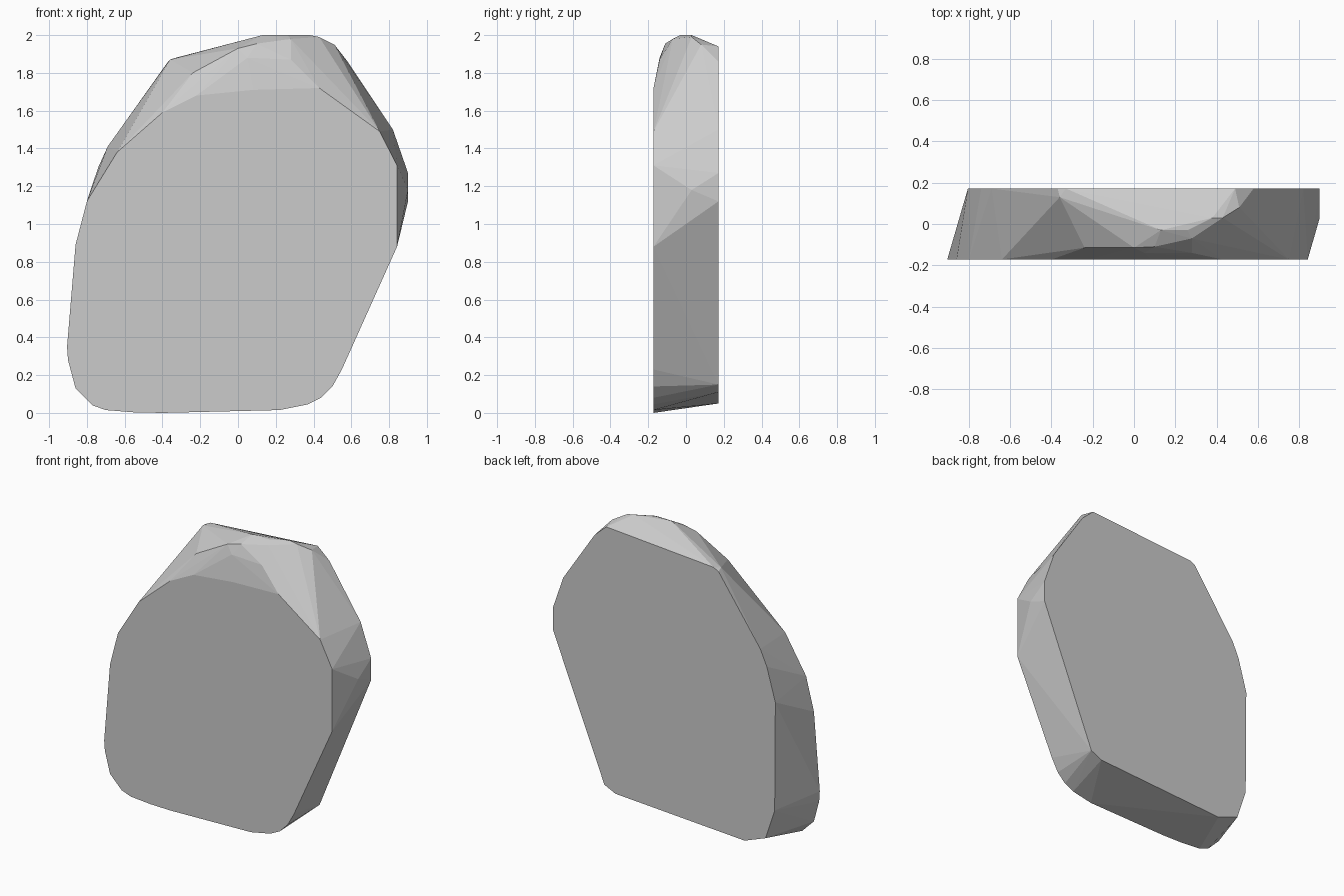
import bpy, bmesh, math

HALF = 0.172  # half thickness of the slab

# Flat front face outline (x, z)
front = [(-0.40, 1.59), (-0.64, 1.38), (-0.80, 1.12), (-0.86, 0.89), (-0.905, 0.35),
         (-0.90, 0.28), (-0.86, 0.13), (-0.77, 0.04), (-0.70, 0.015), (-0.55, 0.003),
         (-0.40, 0.0), (0.22, 0.015), (0.37, 0.045), (0.44, 0.08), (0.50, 0.14),
         (0.55, 0.23), (0.842, 0.88), (0.842, 1.31), (0.75, 1.49), (0.43, 1.72),
         (0.08, 1.71), (-0.22, 1.68)]

# Flat back face outline (x, z)
back = [(-0.37, 1.86), (-0.33, 1.88), (0.49, 1.94), (0.58, 1.86), (0.82, 1.50),
        (0.90, 1.27), (0.90, 1.12), (0.505, 0.15), (0.42, 0.11), (-0.57, 0.05),
        (-0.73, 0.11), (-0.80, 0.32), (-0.805, 1.07), (-0.74, 1.30), (-0.69, 1.41)]

# Chipped crown and side points between the faces (x, y, z)
crown = [(0.13, -0.03, 2.0), (0.26, -0.03, 2.0), (0.38, 0.03, 2.0), (0.43, 0.03, 1.99),
         (0.51, 0.08, 1.95), (0.28, -0.07, 1.98), (0.10, -0.11, 1.955), (0.0, -0.115, 1.93),
         (-0.24, -0.115, 1.80), (0.05, -0.14, 1.88), (0.28, -0.14, 1.87),
         (-0.36, 0.13, 1.87), (0.90, 0.03, 1.18)]

# Faceted stone: hull around the points, coplanar faces merged
bm = bmesh.new()
points = [(x, -HALF, z) for x, z in front] + [(x, HALF, z) for x, z in back] + crown
for p in points:
    bm.verts.new(p)
hull = bmesh.ops.convex_hull(bm, input=bm.verts)
loose = {v for v in hull["geom_interior"] + hull["geom_unused"]
         if isinstance(v, bmesh.types.BMVert)}
bmesh.ops.delete(bm, geom=list(loose), context='VERTS')
bmesh.ops.dissolve_limit(bm, angle_limit=math.radians(0.5),
                         verts=bm.verts, edges=bm.edges)
bmesh.ops.recalc_face_normals(bm, faces=bm.faces)

mesh = bpy.data.meshes.new("stone_slab")
bm.to_mesh(mesh)
bm.free()
bpy.context.collection.objects.link(bpy.data.objects.new("stone_slab", mesh))
